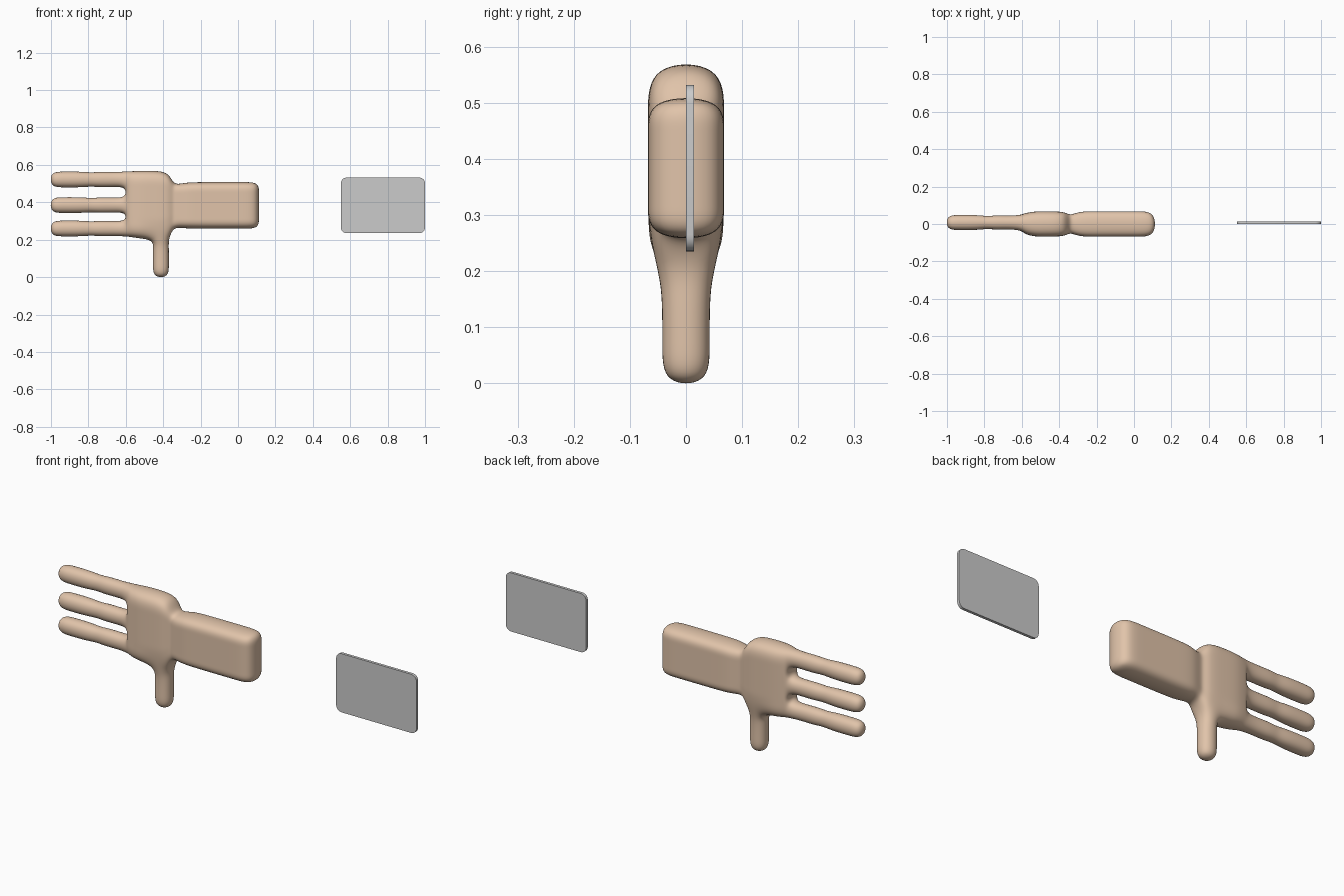
import bpy, bmesh
from math import cos, sin, pi

if "Cube" in bpy.data.objects:
    bpy.data.objects.remove(bpy.data.objects["Cube"])

# ---------- hand: low cage, smoothed by subdivision ----------
bm = bmesh.new()
# columns along the arm: x, y front, y back, z bottom, z top
COLS = [(-0.600, -0.038, 0.052, 0.214, 0.568),
        (-0.580, -0.055, 0.058, 0.212, 0.569),
        (-0.530, -0.068, 0.068, 0.204, 0.572),
        (-0.457, -0.068, 0.068, 0.195, 0.573),
        (-0.368, -0.066, 0.066, 0.205, 0.566),
        (-0.345, -0.044, 0.044, 0.266, 0.492),
        (-0.290, -0.068, 0.068, 0.258, 0.508),
        (-0.200, -0.068, 0.068, 0.256, 0.511),
        (0.020, -0.068, 0.068, 0.256, 0.511),
        (0.116, -0.068, 0.068, 0.256, 0.511)]
ROWS = [0.0, 0.255, 0.36, 0.61, 0.745, 1.0]
THUMB = 3
N, M = len(COLS), len(ROWS)

grid = [[], []]
for side in (0, 1):
    for i, c in enumerate(COLS):
        line = []
        for j, t in enumerate(ROWS):
            y = c[1 + side]
            if j == 0 and i in (THUMB, THUMB + 1):
                y *= 0.8
            line.append(bm.verts.new((c[0], y, c[3] + (c[4] - c[3]) * t)))
        grid[side].append(line)
f, b = grid


def limb(ring, sections):
    """Extend a ring of four verts through sections and cap it."""
    for pts in sections:
        new = [bm.verts.new(p) for p in pts]
        for k in range(4):
            n = (k + 1) % 4
            bm.faces.new((ring[k], ring[n], new[n], new[k]))
        ring = new
    bm.faces.new(ring)


# palm and forearm skin
for i in range(N - 1):
    for g in grid:
        for j in range(M - 1):
            bm.faces.new((g[i][j], g[i + 1][j], g[i + 1][j + 1], g[i][j + 1]))
    bm.faces.new((f[i][-1], f[i + 1][-1], b[i + 1][-1], b[i][-1]))
    if i != THUMB:
        bm.faces.new((f[i][0], f[i + 1][0], b[i + 1][0], b[i][0]))
for j in range(M - 1):
    bm.faces.new((f[-1][j], b[-1][j], b[-1][j + 1], f[-1][j + 1]))

# fingers: x, half width in y, half height in z
FINGER = [(-0.66, 0.039, 0.043), (-0.74, 0.042, 0.045), (-0.785, 0.036, 0.040),
          (-0.84, 0.044, 0.046), (-0.935, 0.044, 0.046), (-1.007, 0.042, 0.044)]
for j, z in zip((0, 2, 4), (0.260, 0.385, 0.522)):
    limb([f[0][j], f[0][j + 1], b[0][j + 1], b[0][j]],
         [[(x, 0.008 + sy * hy, z + sz * hz)
           for sy, sz in ((-1, -1), (-1, 1), (1, 1), (1, -1))]
          for x, hy, hz in FINGER])
for j in (1, 3):
    bm.faces.new((f[0][j], f[0][j + 1], b[0][j + 1], b[0][j]))

# thumb
limb([f[THUMB][0], f[THUMB + 1][0], b[THUMB + 1][0], b[THUMB][0]],
     [[(-0.412 + sx * 0.046, sy * 0.046, z)
       for sx, sy in ((-1, -1), (1, -1), (1, 1), (-1, 1))]
      for z in (0.155, 0.07, -0.006)])

bmesh.ops.recalc_face_normals(bm, faces=bm.faces)
me = bpy.data.meshes.new("hand")
bm.to_mesh(me)
bm.free()
me.shade_smooth()
hand = bpy.data.objects.new("hand", me)
bpy.context.collection.objects.link(hand)
sub = hand.modifiers.new("smooth", 'SUBSURF')
sub.levels = sub.render_levels = 3
skin = bpy.data.materials.new("skin")
skin.diffuse_color = (0.75, 0.55, 0.40, 1)
skin.use_nodes = True
skin.node_tree.nodes["Principled BSDF"].inputs["Base Color"].default_value = skin.diffuse_color
me.materials.append(skin)

# ---------- card: rounded plate ----------
bm = bmesh.new()
R, SEG = 0.03, 6
pts = []
for k, (cx, cz) in enumerate(((1.0 - R, 0.532 - R), (0.55 + R, 0.532 - R),
                              (0.55 + R, 0.235 + R), (1.0 - R, 0.235 + R))):
    for s in range(SEG + 1):
        a = (k + s / SEG) * pi / 2
        pts.append(bm.verts.new((cx + R * cos(a), 0.0, cz + R * sin(a))))
face = bm.faces.new(pts)
ext = bmesh.ops.extrude_face_region(bm, geom=[face])
for v in ext["geom"]:
    if isinstance(v, bmesh.types.BMVert):
        v.co.y = 0.014
bmesh.ops.recalc_face_normals(bm, faces=bm.faces)
me = bpy.data.meshes.new("card")
bm.to_mesh(me)
bm.free()
card = bpy.data.objects.new("card", me)
bpy.context.collection.objects.link(card)
bpy.context.view_layer.objects.active = card
card.select_set(True)
bpy.ops.object.shade_smooth_by_angle()
